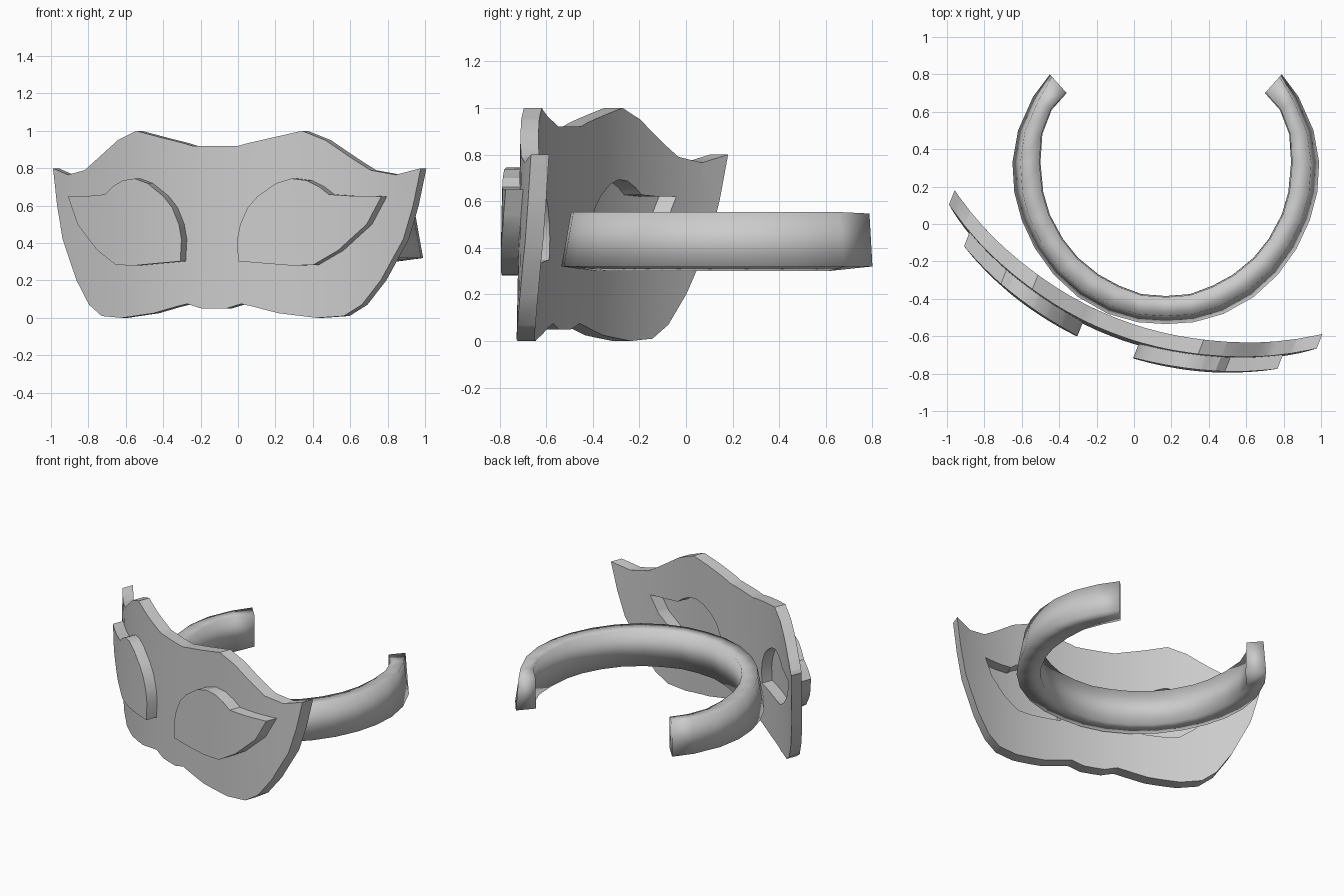
import bpy, bmesh, math
from mathutils import Vector

if "Cube" in bpy.data.objects:
    bpy.data.objects.remove(bpy.data.objects["Cube"])

# Curved sheet frame: u runs along the chord, v points to the back
U = Vector((0.931, -0.364, 0))
V = Vector((0.364, 0.931, 0))
MID = Vector((-0.008, -0.286, 0))
R, SAG, THICK, LEAN = 1.88, 0.325, 0.083, 0.02


def finish(name, bm, angle):
    bmesh.ops.recalc_face_normals(bm, faces=bm.faces)
    me = bpy.data.meshes.new(name)
    bm.to_mesh(me)
    bm.free()
    ob = bpy.data.objects.new(name, me)
    bpy.context.collection.objects.link(ob)
    bpy.ops.object.select_all(action='DESELECT')
    ob.select_set(True)
    bpy.context.view_layer.objects.active = ob
    bpy.ops.object.shade_smooth_by_angle(angle=math.radians(angle))
    return ob


def curved_plate(name, outlines, front):
    # Flat filled outline (inner outlines become holes), sliced and bent to the arc
    cu = bpy.data.curves.new(name + "_profile", 'CURVE')
    cu.dimensions = '2D'
    cu.fill_mode = 'BOTH'
    cu.extrude = THICK / 2
    for pts in outlines:
        sp = cu.splines.new('POLY')
        sp.points.add(len(pts) - 1)
        for p, (u, z) in zip(sp.points, pts):
            p.co = (u, z, 0, 1)
        sp.use_cyclic_u = True
    tmp = bpy.data.objects.new(name + "_profile", cu)
    bpy.context.collection.objects.link(tmp)
    dg = bpy.context.evaluated_depsgraph_get()
    me = bpy.data.meshes.new_from_object(tmp.evaluated_get(dg))
    bpy.data.objects.remove(tmp)
    bm = bmesh.new()
    bm.from_mesh(me)
    bpy.data.meshes.remove(me)
    bmesh.ops.remove_doubles(bm, verts=bm.verts, dist=1e-4)
    for i in range(-12, 13):
        bmesh.ops.bisect_plane(bm, geom=bm.verts[:] + bm.edges[:] + bm.faces[:],
                               plane_co=(i * 0.085, 0, 0), plane_no=(1, 0, 0))
    for vt in bm.verts:
        u, z, w = vt.co
        v = R - SAG - math.sqrt(R * R - u * u) + w + THICK / 2 + front + LEAN * (z - .5)
        vt.co = MID + U * u + V * v + Vector((0, 0, z))
    return finish(name, bm, 35)


def mirror(pts):
    return [(-u, z) for u, z in reversed(pts)]


# Mask half outline from top centre round to bottom centre
half = [(0.133, .92), (.188, .935), (.301, .96), (.476, 1.0), (.596, .95), (.734, .85),
        (.82, .79), (.94, .765), (1.056, .80), (1.022, .6), (.978, .42), (.873, .2),
        (.783, .07), (.695, .01), (.56, 0), (.359, .025), (.222, .06), (.155, .075),
        (.07, .05)]
eye = [(.166, .303), (.16, .42), (.176, .5), (.217, .59), (.27, .65), (.37, .72),
       (.45, .745), (.528, .735), (.595, .70), (.643, .66), (.755, .652), (.90, .65),
       (.83, .5), (.69, .36), (.566, .283), (.45, .28)]
# Openings are a smaller copy of the lens shape
hole = [(.5 + (u - .5) * .78, .51 + (z - .51) * .78) for u, z in eye]

curved_plate("mask", [half + mirror(half), hole, mirror(hole)], 0)
# Raised eye lenses in front of the openings
curved_plate("right_lens", [eye], -THICK + .003)
curved_plate("left_lens", [mirror(eye)], -THICK + .003)

# Open head band: outer and inner plan curves, half of each, about x = 0.17
outer = [(.62, .80), (.71, .68), (.79, .50), (.82, .33), (.81, .17), (.77, .02),
         (.70, -.13), (.60, -.27), (.47, -.39), (.31, -.48), (.15, -.525), (0, -.535)]
inner = [(.53, .70), (.61, .61), (.66, .48), (.67, .33), (.655, .17), (.62, .05),
         (.55, -.08), (.47, -.18), (.36, -.27), (.25, -.33), (.13, -.375), (0, -.385)]
outer += [(-x, y) for x, y in reversed(outer[:-1])]
inner += [(-x, y) for x, y in reversed(inner[:-1])]

bm = bmesh.new()
rings = []
for i, ((ox, oy), (ix, iy)) in enumerate(zip(outer, inner)):
    tip = i in (0, len(outer) - 1)
    # Section corners: (0 = inner edge .. 1 = outer edge, height)
    section = [(0, .32 if tip else .30), (1, .32), (.87 if tip else .72, .547 if tip else .553),
               (.04, .547 if tip else .553)]
    rings.append([bm.verts.new((.17 + ix + (ox - ix) * t, iy + (oy - iy) * t, z))
                  for t, z in section])
for a, b in zip(rings, rings[1:]):
    for k in range(4):
        j = (k + 1) % 4
        bm.faces.new((a[k], a[j], b[j], b[k]))
bm.faces.new(rings[0])
bm.faces.new(rings[-1])
finish("head_band", bm, 130)
